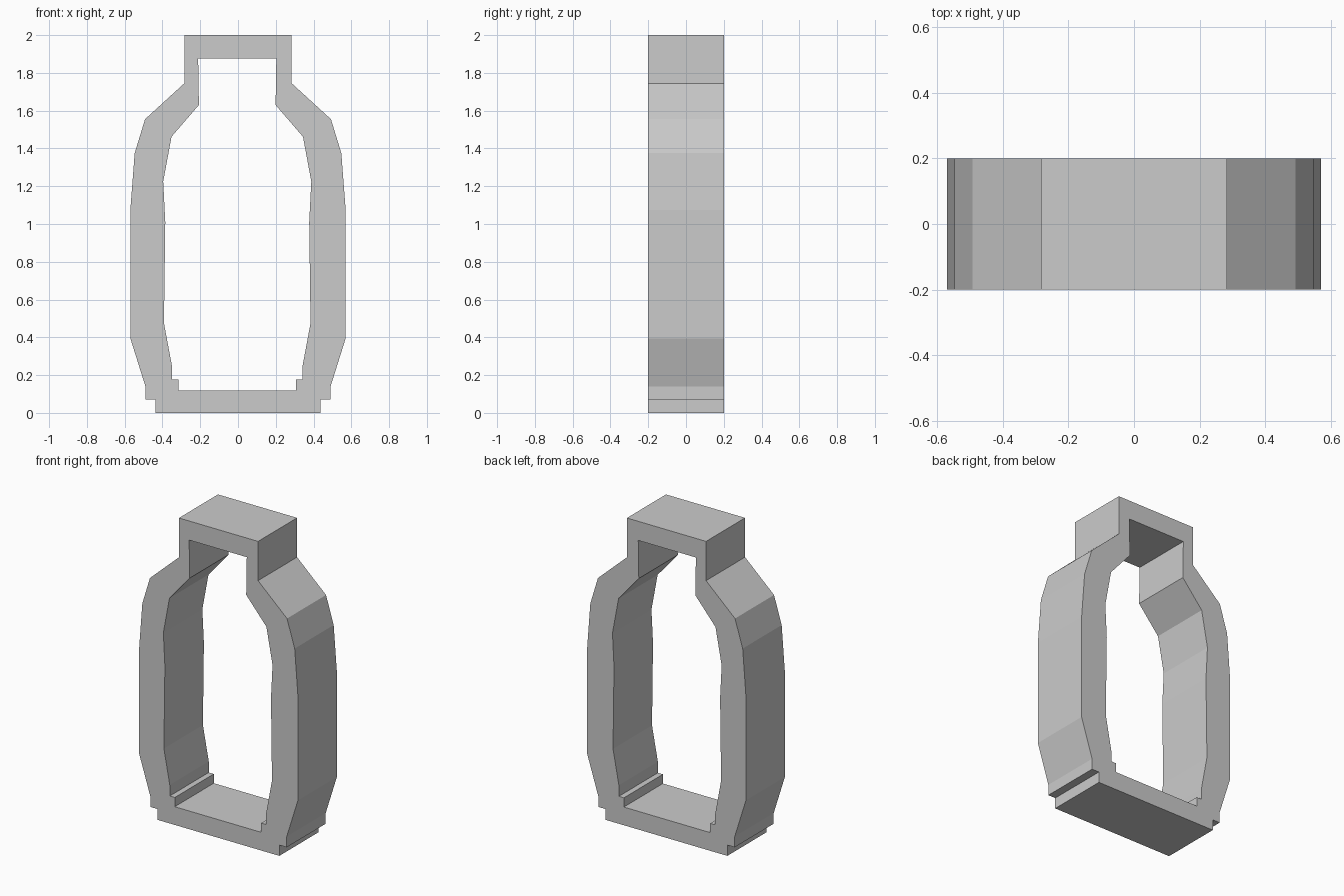
import bpy, bmesh

if "Cube" in bpy.data.objects:
    bpy.data.objects.remove(bpy.data.objects["Cube"])

DEPTH = 0.2
# Right half profiles (x, z), bottom to top; outer and inner points correspond
OUTER = [(.437, 0), (.437, .07), (.49, .07), (.49, .14), (.57, .395),
         (.57, 1.075), (.547, 1.375), (.492, 1.555), (.284, 1.745), (.284, 2)]
INNER = [(.31, .118), (.31, .178), (.346, .178), (.346, .25), (.388, .475),
         (.381, 1.01), (.392, 1.225), (.348, 1.462), (.203, 1.63), (.207, 1.876)]


def full_loop(half, shift=0.0):
    """Mirror a half profile into a closed loop."""
    pts = half + [(-x, z) for x, z in reversed(half)]
    return [(x + shift, z) for x, z in pts]


bm = bmesh.new()


def ring(points, y):
    return [bm.verts.new((x, y, z)) for x, z in points]


# Four rings: outer/inner at the front and back
outer, inner = full_loop(OUTER), full_loop(INNER, -0.004)
rings = [ring(outer, -DEPTH), ring(outer, DEPTH),
         ring(inner, DEPTH), ring(inner, -DEPTH)]

# Outside wall, back face, inside wall, front face
n = len(outer)
for k in range(4):
    a, b = rings[k], rings[(k + 1) % 4]
    for i in range(n):
        j = (i + 1) % n
        bm.faces.new((a[i], a[j], b[j], b[i]))
bmesh.ops.recalc_face_normals(bm, faces=bm.faces)

mesh = bpy.data.meshes.new("bottle_frame")
bm.to_mesh(mesh)
bm.free()
obj = bpy.data.objects.new("bottle_frame", mesh)
bpy.context.collection.objects.link(obj)
